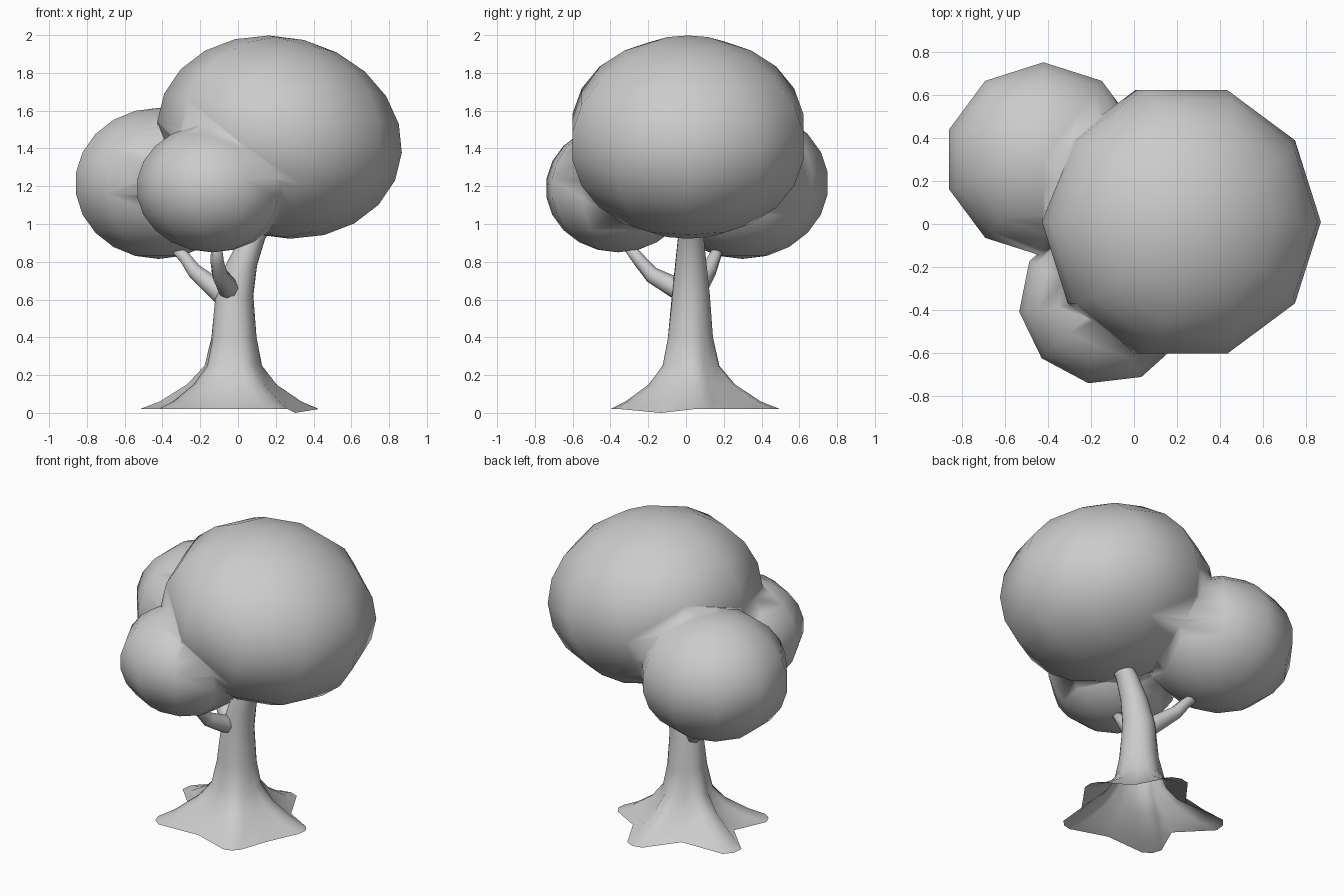
import bpy, bmesh
from math import sin, cos, pi, radians
from mathutils import Vector, Matrix

if "Cube" in bpy.data.objects:
    bpy.data.objects.remove(bpy.data.objects["Cube"])


def loft(name, rings, cap_start=False):
    """Skin a list of vertex rings; the last ring is capped."""
    bm = bmesh.new()
    loops = [[bm.verts.new(p) for p in ring] for ring in rings]
    n = len(loops[0])
    for a, b in zip(loops, loops[1:]):
        for i in range(n):
            j = (i + 1) % n
            bm.faces.new((a[i], a[j], b[j], b[i]))
    bm.faces.new(loops[-1])
    if cap_start:
        bm.faces.new(loops[0][::-1])
    mesh = bpy.data.meshes.new(name)
    bm.to_mesh(mesh)
    bm.free()
    mesh.shade_smooth()
    ob = bpy.data.objects.new(name, mesh)
    bpy.context.collection.objects.link(ob)
    return ob


def branch(name, path, radii, sides=8):
    pts = [Vector(p) for p in path]
    rings = []
    for i, (p, r) in enumerate(zip(pts, radii)):
        d = (pts[min(i + 1, len(pts) - 1)] - pts[max(i - 1, 0)]).normalized()
        q = d.to_track_quat('Z', 'Y')
        rings.append([p + q @ Vector((r * cos(2 * pi * k / sides),
                                      r * sin(2 * pi * k / sides), 0))
                      for k in range(sides)])
    return loft(name, rings, cap_start=True)


def blob(name, loc, size, tilt, spin):
    """Ten-sided ellipsoid; spin turns its corners, tilt leans it about y."""
    bpy.ops.mesh.primitive_uv_sphere_add(segments=10, ring_count=11, radius=1,
                                         location=loc, rotation=(0, radians(tilt), 0))
    ob = bpy.context.object
    ob.name = name
    ob.data.transform(Matrix.Rotation(radians(spin), 4, 'Z'))
    ob.scale = size
    ob.data.shade_smooth()
    return ob


# Trunk with five flared roots, open underneath
roots = [(-143, .5), (-60, .45), (13, .44), (85, .5), (156, .56)]
# z, centre x, centre y, root flare (0-1), valley radius
levels = [(.02, 0, 0, 1, .33), (.06, -.005, .005, .72, .27),
          (.15, -.015, .015, .36, .185), (.25, -.02, .02, .1, .14),
          (.4, -.02, .02, .03, .118), (.62, -.018, .025, 0, .102),
          (.78, .018, .025, 0, .085), (.92, .075, .025, 0, .07),
          (1.02, .14, .025, 0, .06)]
rings = []
for z, cx, cy, flare, valley in levels:
    ring = []
    for i, (ang, reach) in enumerate(roots):
        after = roots[(i + 1) % 5][0] + (360 if i == 4 else 0)
        spread = 7 + 11 * (1 - flare)
        crest = valley + (reach - .33) * flare
        points = [(ang - spread, crest * .97), (ang, crest),
                  (ang + spread, crest * .97), ((ang + after) / 2, valley)]
        for k, (a, r) in enumerate(points):
            # one hollow between roots dips to the ground
            drop = .02 if (z == .02 and i == 1 and k == 3) else 0
            ring.append((cx + r * cos(radians(a)), cy + r * sin(radians(a)), z - drop))
    rings.append(ring)
loft("trunk", rings)

# Two small branches
branch("left_branch", [(-.02, .02, .58), (-.12, .06, .66), (-.23, .12, .75),
                       (-.28, .15, .82), (-.35, .18, .89)],
       [.07, .056, .042, .034, .026])
branch("front_branch", [(-.02, .04, .61), (-.055, -.06, .665), (-.095, -.18, .73),
                        (-.11, -.24, .8), (-.115, -.32, .9)],
       [.05, .056, .044, .036, .027])

# Crown: three rounded masses fused together
crown = blob("crown", (.22, .01, 1.46), (.655, .65, .53), 14, 18)
extras = [blob("left_mass", (-.42, .3, 1.215), (.465, .455, .4), 0, 0),
          blob("front_mass", (-.135, -.36, 1.19), (.405, .39, .34), 0, -11)]
bpy.context.view_layer.objects.active = crown
for ob in extras:
    mod = crown.modifiers.new("fuse", 'BOOLEAN')
    mod.operation = 'UNION'
    mod.solver = 'EXACT'
    mod.object = ob
    bpy.ops.object.modifier_apply(modifier=mod.name)
    bpy.data.objects.remove(ob)
crown.data.shade_smooth()
